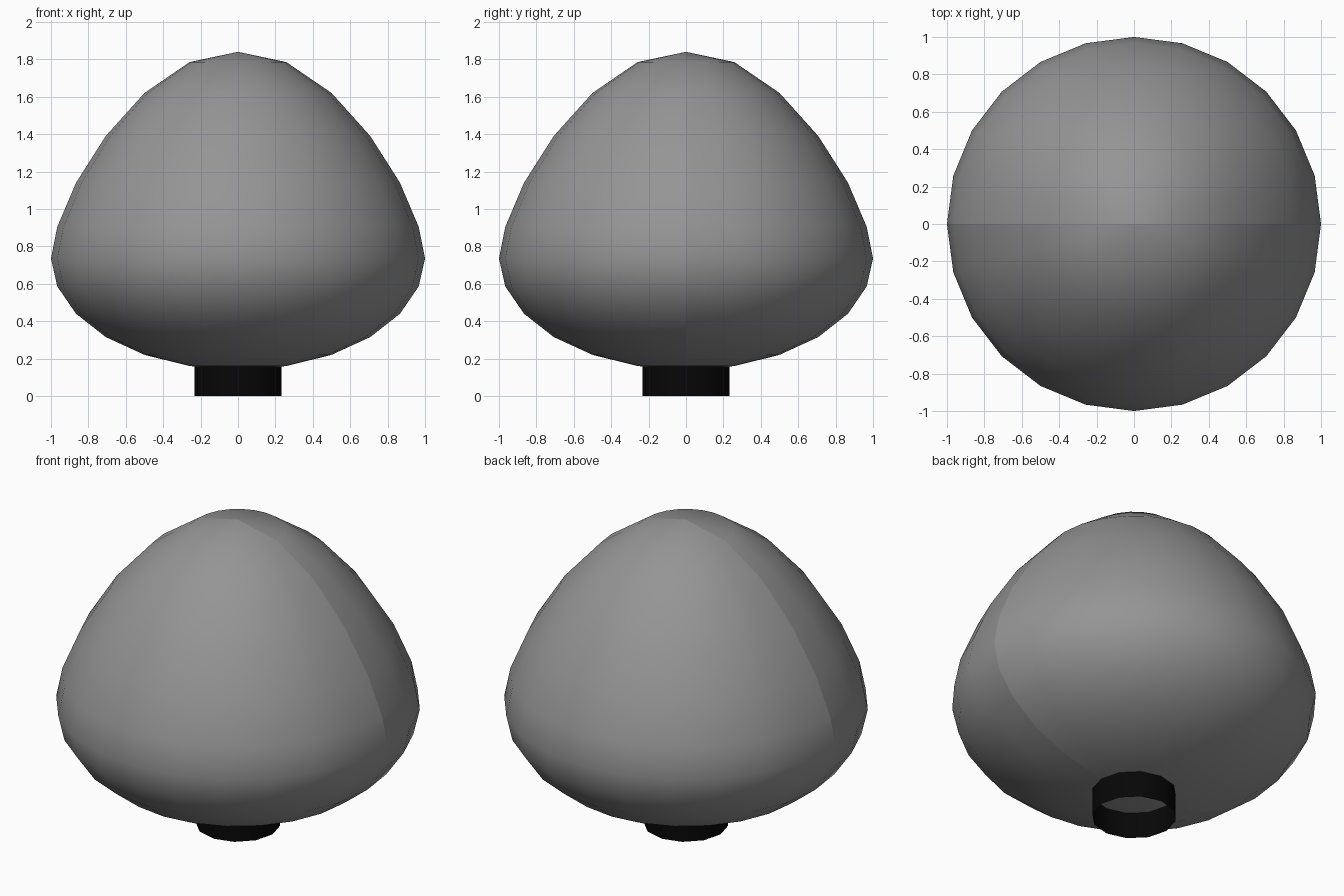
import bpy, bmesh
from math import sin, cos, pi

if "Cube" in bpy.data.objects:
    bpy.data.objects.remove(bpy.data.objects["Cube"])


def lathe(name, profile, sides, shade, seam=False):
    """Revolve (radius, z) points about z; zero radius makes a pole."""
    bm = bmesh.new()
    rings = []
    for r, z in profile:
        n = 1 if r < 1e-6 else sides
        rings.append([bm.verts.new((r * cos(2 * pi * i / sides),
                                    r * sin(2 * pi * i / sides), z)) for i in range(n)])
    for a, b in zip(rings, rings[1:]):
        for i in range(sides):
            j = (i + 1) % sides
            if len(a) == 1:
                bm.faces.new((a[0], b[j], b[i]))
            elif len(b) == 1:
                bm.faces.new((a[i], a[j], b[0]))
            else:
                bm.faces.new((a[i], a[j], b[j], b[i]))
    for f in bm.faces:
        f.smooth = True
    # Shading seam between the front and back halves
    if seam:
        for e in bm.edges:
            if all(abs(v.co.y) < 1e-5 for v in e.verts):
                e.smooth = False
    mesh = bpy.data.meshes.new(name)
    bm.to_mesh(mesh)
    bm.free()
    mat = bpy.data.materials.new(name + "_colour")
    mat.diffuse_color = (shade, shade, shade, 1)
    mat.use_nodes = True
    mat.node_tree.nodes["Principled BSDF"].inputs["Base Color"].default_value = mat.diffuse_color
    mesh.materials.append(mat)
    obj = bpy.data.objects.new(name, mesh)
    bpy.context.collection.objects.link(obj)
    return obj


# Rounded dark grey body: sphere-spaced rings, stretched to a blunt tip
heights = [0.14, 0.16, 0.22, 0.315, 0.44, 0.585, 0.735,
           0.905, 1.14, 1.39, 1.62, 1.785, 1.84]
last = len(heights) - 1
lathe("body", [(0 if k in (0, last) else sin(pi * k / last), z)
               for k, z in enumerate(heights)], 24, 0.3, seam=True)

# Open thin-walled black collar underneath
lathe("collar", [(0.232, 0.0), (0.232, 0.165)], 12, 0.002)
